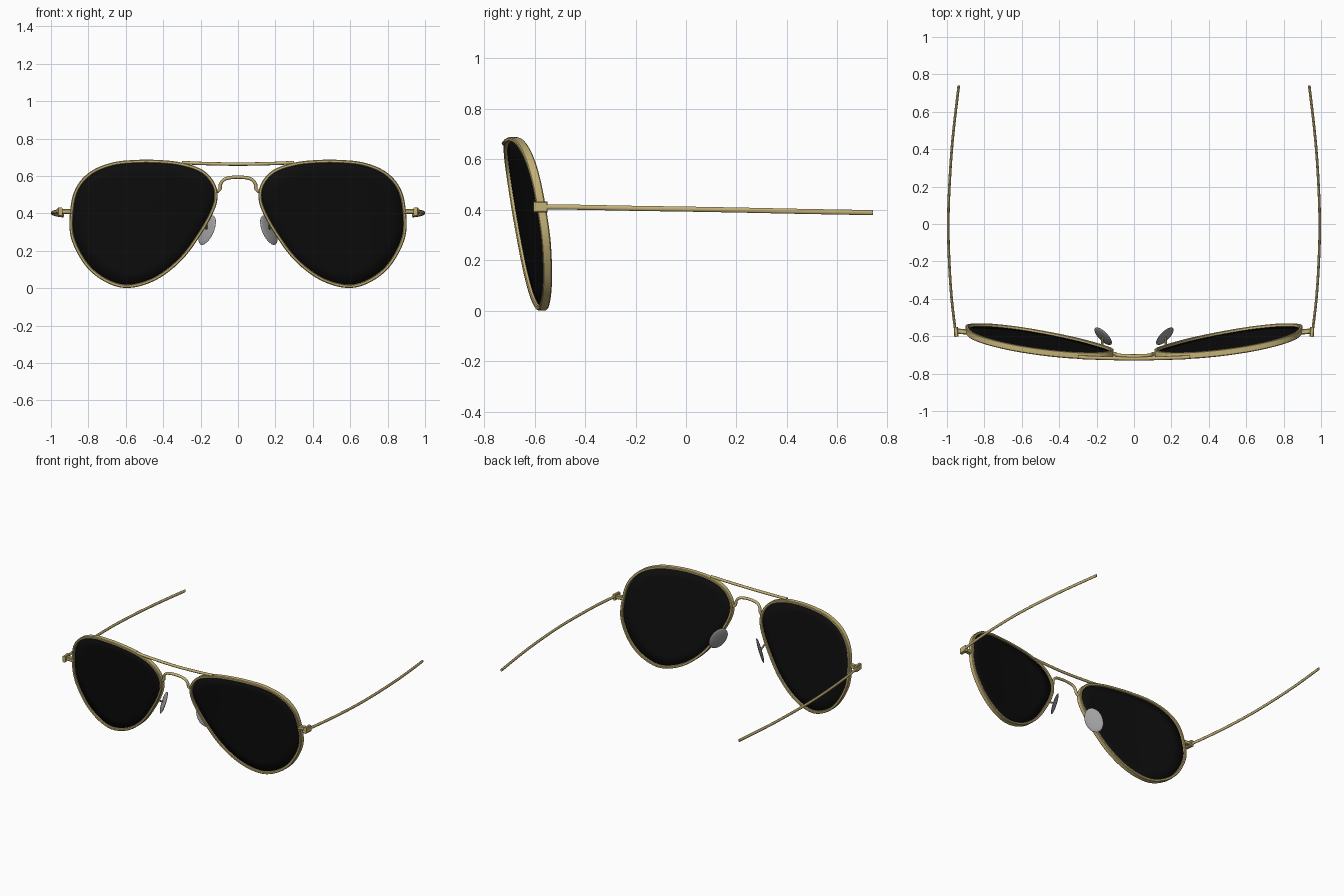
import bpy, bmesh, math
from mathutils import Vector

if "Cube" in bpy.data.objects:
    bpy.data.objects.remove(bpy.data.objects["Cube"])


def material(name, rgb):
    m = bpy.data.materials.new(name)
    m.diffuse_color = (*rgb, 1)
    m.use_nodes = True
    m.node_tree.nodes["Principled BSDF"].inputs["Base Color"].default_value = m.diffuse_color
    return m


GOLD = material("gold metal", (0.55, 0.44, 0.18))
BLACK = material("black lens", (0.004, 0.004, 0.004))
GREY = material("grey pad", (0.36, 0.36, 0.37))


def finish(name, bm, mat, angle=40):
    bmesh.ops.recalc_face_normals(bm, faces=bm.faces)
    me = bpy.data.meshes.new(name)
    bm.to_mesh(me)
    bm.free()
    ob = bpy.data.objects.new(name, me)
    bpy.context.collection.objects.link(ob)
    me.materials.append(mat)
    bpy.ops.object.select_all(action='DESELECT')
    ob.select_set(True)
    bpy.context.view_layer.objects.active = ob
    bpy.ops.object.shade_smooth_by_angle(angle=math.radians(angle))
    return ob


def spline(pts, closed=False, steps=6):
    """Catmull-Rom through the given points."""
    p = [Vector(q) for q in pts]
    n = len(p)
    get = (lambda i: p[i % n]) if closed else (lambda i: p[max(0, min(n - 1, i))])
    out = []
    for i in range(n if closed else n - 1):
        a, b, c, d = get(i - 1), get(i), get(i + 1), get(i + 2)
        for k in range(steps):
            t = k / steps
            out.append(0.5 * (2 * b + (c - a) * t + (2 * a - 5 * b + 4 * c - d) * t * t
                              + (3 * b - a - 3 * c + d) * t ** 3))
    return out if closed else out + [p[-1]]


def oval(a, b, n=12):
    return [(a * math.cos(2 * math.pi * i / n), b * math.sin(2 * math.pi * i / n)) for i in range(n)]


def bar(a, b, c=0.004):
    return [(a, -b + c), (a, b - c), (a - c, b), (c - a, b),
            (-a, b - c), (-a, c - b), (c - a, -b), (a - c, -b)]


def sweep(name, path, section, up, mat=GOLD, closed=False):
    """Sweep a (sideways, up) section along a path."""
    bm = bmesh.new()
    up = Vector(up)
    n = len(path)
    rings = []
    for i, p in enumerate(path):
        q, r = (path[i - 1], path[(i + 1) % n]) if closed else (path[max(i - 1, 0)], path[min(i + 1, n - 1)])
        t = (r - q).normalized()
        side = t.cross(up).normalized()
        u = side.cross(t)
        rings.append([bm.verts.new(p + side * a + u * b) for a, b in section])
    m = len(section)
    for i in range(n if closed else n - 1):
        A, B = rings[i], rings[(i + 1) % n]
        for j in range(m):
            bm.faces.new((A[j], A[(j + 1) % m], B[(j + 1) % m], B[j]))
    if not closed:
        bm.faces.new(rings[0])
        bm.faces.new(rings[-1])
    return finish(name, bm, mat)


def front_y(x, z):
    """Wrapped and tilted surface that the front follows."""
    return -0.615 + 0.13 * x * x - 0.15 * z


# teardrop lens outline (x, z)
OUTLINE = [(.118, .50), (.14, .57), (.20, .628), (.305, .663), (.42, .676), (.54, .677),
           (.67, .663), (.785, .615), (.86, .53), (.889, .41), (.884, .27), (.81, .127),
           (.705, .041), (.585, .010), (.44, .053), (.305, .158), (.20, .30), (.135, .42)]

for s, side in ((1, "right"), (-1, "left")):
    loop = [Vector((s * v.x, front_y(v.x, v.y), v.y))
            for v in spline([(x, z, 0) for x, z in OUTLINE], True)]

    # wire rim
    sweep(side + "_rim", loop, bar(.009, .018), (0, 1, 0), closed=True)

    # lens, built as rings shrinking to the centre
    bm = bmesh.new()
    cx, cz, n = .51, .37, len(loop)
    rings = []
    for k in (1, .8, .6, .4, .2):
        ring = []
        for p in loop:
            x, z = cx + (abs(p.x) - cx) * k, cz + (p.z - cz) * k
            ring.append(bm.verts.new((s * x, front_y(x, z), z)))
        rings.append(ring)
    for A, B in zip(rings, rings[1:]):
        for j in range(n):
            bm.faces.new((A[j], A[(j + 1) % n], B[(j + 1) % n], B[j]))
    mid = bm.verts.new((s * cx, front_y(cx, cz), cz))
    for j in range(n):
        bm.faces.new((rings[-1][j], rings[-1][(j + 1) % n], mid))
    lens = finish(side + "_lens", bm, BLACK)
    mod = lens.modifiers.new("thickness", 'SOLIDIFY')
    mod.thickness = .008
    mod.offset = 0

    # end piece and hinge block
    sweep(side + "_end_piece", [Vector((s * .885, -.578, .41)), Vector((s * .95, -.572, .41))],
          bar(.014, .013), (0, 0, 1))
    sweep(side + "_hinge", [Vector((s * .95, -.603, .41)), Vector((s * .953, -.55, .41))],
          bar(.011, .022), (0, 0, 1))

    # temple arm
    arm = [(.955, -.57, .411), (.975, -.40, .409), (.988, -.20, .405), (.993, 0, .402),
           (.986, .22, .398), (.969, .46, .393), (.937, .74, .388)]
    sweep(side + "_temple", spline([(s * x, y, z) for x, y, z in arm]), oval(.007, .010), (0, 0, 1))

    # nose pad and its stem
    centre = Vector((s * .165, -.60, .31))
    long = Vector((s * .42, .1, -.9)).normalized()
    wide = Vector((s * .6, .75, 0))
    wide = (wide - long * wide.dot(long)).normalized()
    norm = wide.cross(long)
    bm = bmesh.new()
    bmesh.ops.create_uvsphere(bm, u_segments=24, v_segments=12, radius=1)
    for v in bm.verts:
        v.co = centre + wide * v.co.x * .058 + long * v.co.y * .085 + norm * v.co.z * .010
    finish(side + "_nose_pad", bm, GREY, 60)
    sweep(side + "_pad_stem", spline([(s * .158, -.672, .37), (s * .17, -.65, .345), (s * .167, -.602, .315)]),
          oval(.006, .006, 8), (1, 0, 0))

# brow bar across the top
sweep("brow_bar", spline([(-.30, -.712, .672), (-.2, -.716, .667), (0, -.72, .663),
                          (.2, -.716, .667), (.30, -.712, .672)]), oval(.010, .009), (0, 0, 1))

# arched bridge
half = [(.114, -.692, .515), (.097, -.696, .53), (.092, -.700, .56), (.065, -.704, .585)]
sweep("bridge", spline([(-x, y, z) for x, y, z in half] + [(0, -.706, .594)] + half[::-1]),
      oval(.009, .010), (0, 1, 0))
